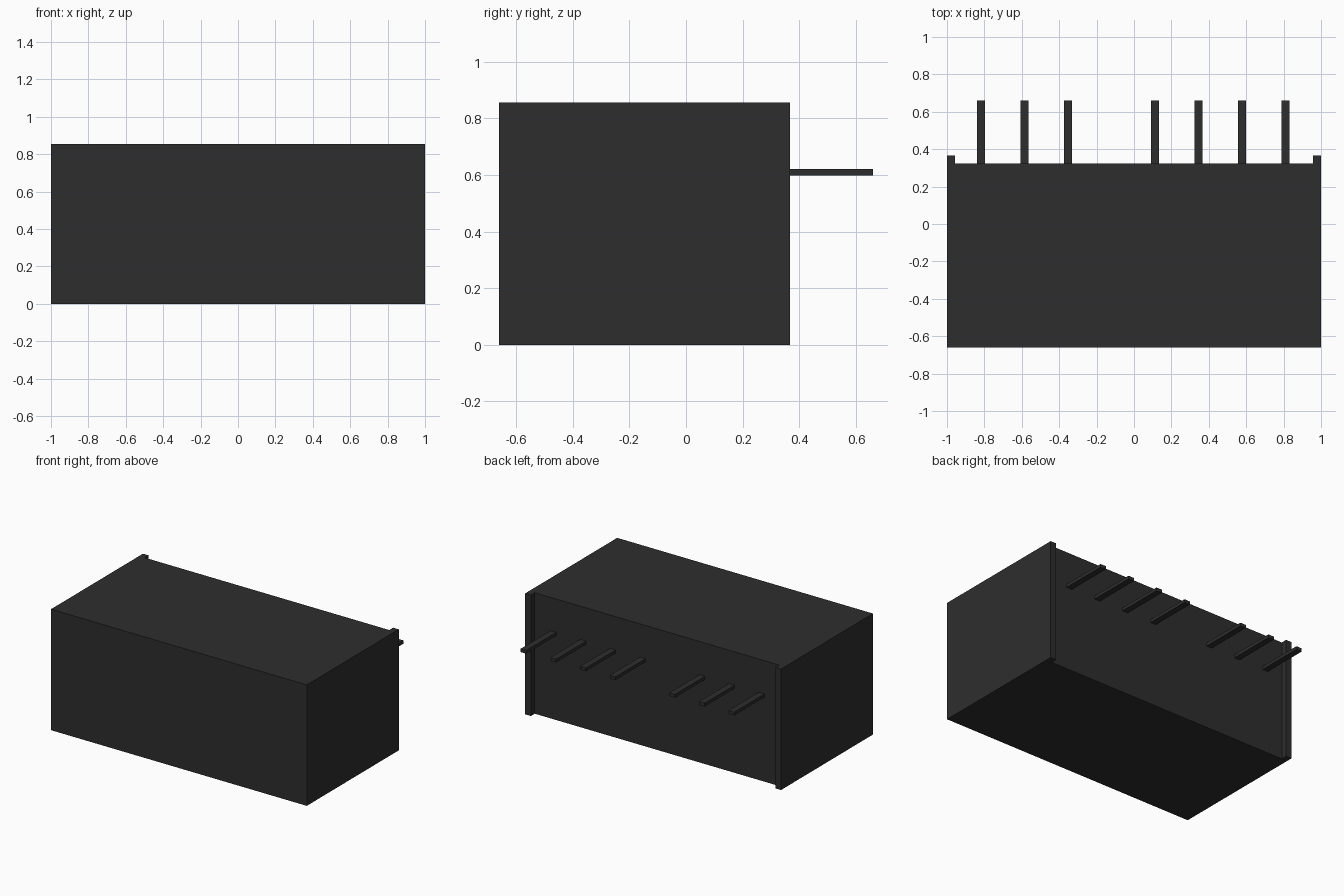
import bpy
import bmesh
from mathutils import Vector

cube = bpy.data.objects.get("Cube")
if cube:
    bpy.data.objects.remove(cube, do_unlink=True)

# Single dark plastic colour
black = bpy.data.materials.new("black_plastic")
black.use_nodes = True
colour = (0.027, 0.027, 0.027, 1)
black.diffuse_color = colour
black.node_tree.nodes["Principled BSDF"].inputs["Base Color"].default_value = colour

HEIGHT = 0.855
FRONT, BACK, RIDGE_BACK, PIN_END = -0.66, 0.324, 0.367, 0.66
RIDGE = 0.044


def finish(name, bm):
    bmesh.ops.recalc_face_normals(bm, faces=bm.faces)
    mesh = bpy.data.meshes.new(name)
    bm.to_mesh(mesh)
    bm.free()
    mesh.materials.append(black)
    bpy.context.collection.objects.link(bpy.data.objects.new(name, mesh))


def box(name, low, high):
    bm = bmesh.new()
    bmesh.ops.create_cube(bm, size=1)
    low, high = Vector(low), Vector(high)
    bmesh.ops.scale(bm, vec=high - low, verts=bm.verts)
    bmesh.ops.translate(bm, vec=(low + high) / 2, verts=bm.verts)
    finish(name, bm)


# Housing: plan outline with a ridge at each back corner, extruded upwards
half = [(1, FRONT), (1, RIDGE_BACK), (1 - RIDGE, RIDGE_BACK), (1 - RIDGE, BACK)]
outline = half + [(-x, y) for x, y in reversed(half)]
bm = bmesh.new()
base = bm.faces.new([bm.verts.new((x, y, 0)) for x, y in outline])
top = bmesh.ops.extrude_face_region(bm, geom=[base], use_keep_orig=True)["geom"]
bmesh.ops.translate(bm, vec=(0, 0, HEIGHT),
                    verts=[v for v in top if isinstance(v, bmesh.types.BMVert)])
finish("housing", bm)

# Flat terminal pins at the back, with one slot left empty
for slot in range(8):
    if slot == 3:
        continue
    x = -0.818 + 0.2325 * slot
    box(f"pin_{slot + 1}", (x - 0.022, BACK - 0.01, 0.597), (x + 0.022, PIN_END, 0.62))
